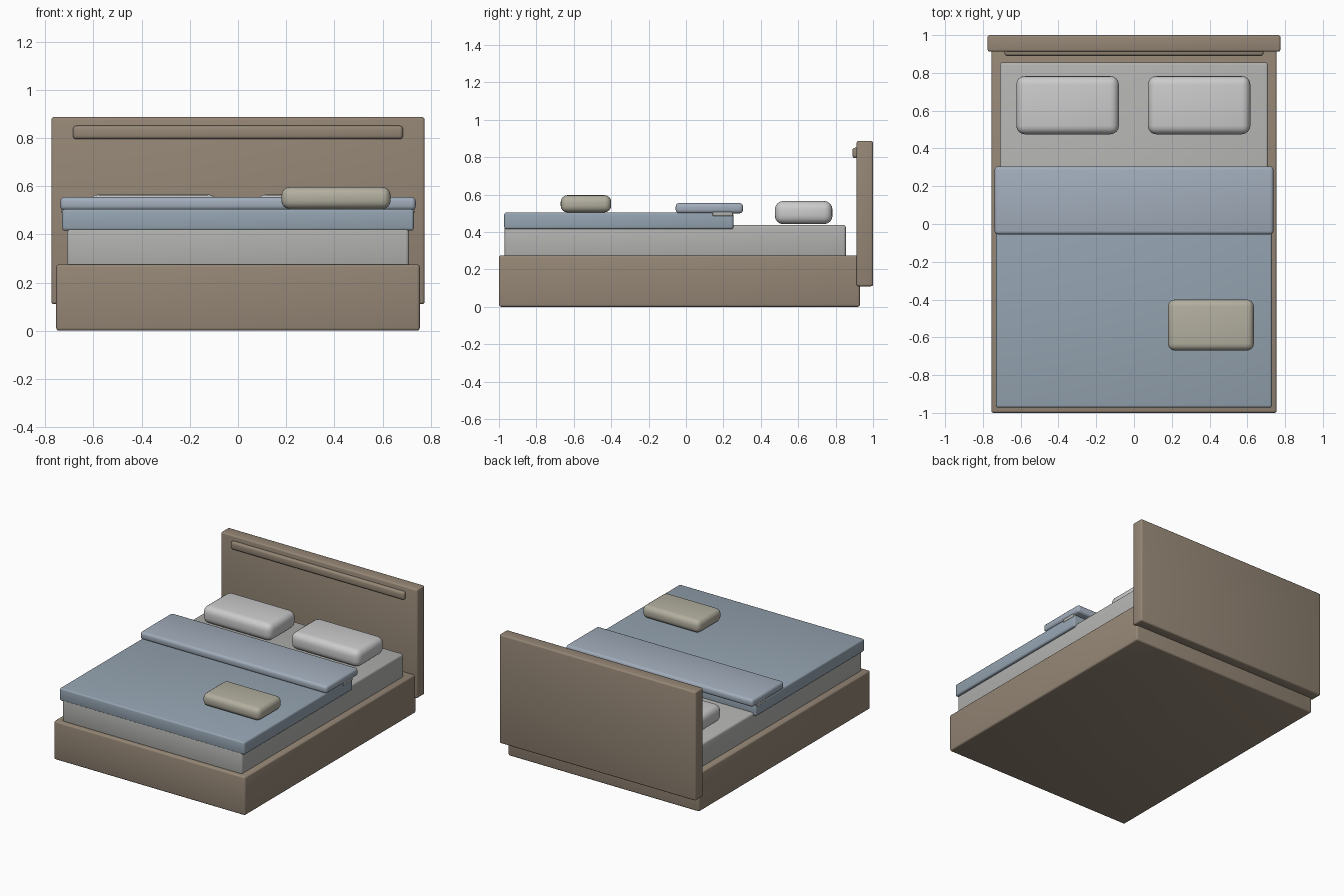
import bpy
import math

if "Cube" in bpy.data.objects:
    bpy.data.objects.remove(bpy.data.objects["Cube"])


def material(name, rgb):
    m = bpy.data.materials.new(name)
    m.diffuse_color = (*rgb, 1)
    m.use_nodes = True
    m.node_tree.nodes["Principled BSDF"].inputs["Base Color"].default_value = m.diffuse_color
    return m


wood = material("wood", (0.30, 0.24, 0.18))
blue = material("blue_fabric", (0.30, 0.37, 0.44))
fold_blue = material("light_blue_fabric", (0.36, 0.42, 0.50))
beige = material("beige_fabric", (0.45, 0.43, 0.35))
linen = material("linen", (0.45, 0.45, 0.44))
white = material("pillow_fabric", (0.52, 0.52, 0.52))


def rounded_box(name, x, y, z, radius, mat, segments=3):
    """Bevelled box from (min, max) extents along each axis."""
    bpy.ops.mesh.primitive_cube_add(size=1)
    ob = bpy.context.object
    ob.name = name
    ob.location = [(a + b) / 2 for a, b in (x, y, z)]
    ob.scale = [b - a for a, b in (x, y, z)]
    bpy.ops.object.transform_apply(location=False, rotation=False, scale=True)
    bev = ob.modifiers.new("round", 'BEVEL')
    bev.width = radius
    bev.segments = segments
    bev.limit_method = 'NONE'
    bpy.ops.object.modifier_apply(modifier=bev.name)
    bpy.ops.object.shade_smooth_by_angle(angle=math.radians(35))
    ob.data.materials.append(mat)
    return ob


# Frame and headboard
rounded_box("bed_base", (-0.755, 0.755), (-1.0, 0.93), (0, 0.275), 0.012, wood)
rounded_box("headboard", (-0.775, 0.775), (0.912, 1.0), (0.11, 0.887), 0.011, wood)
rounded_box("headboard_rail", (-0.685, 0.685), (0.89, 0.935), (0.795, 0.851), 0.014, wood)

# Mattress and bedding
rounded_box("mattress", (-0.71, 0.71), (-0.97, 0.855), (0.265, 0.438), 0.014, linen)
rounded_box("duvet", (-0.73, 0.73), (-0.972, 0.253), (0.415, 0.505), 0.012, blue)
rounded_box("duvet_fold", (-0.738, 0.738), (-0.055, 0.305), (0.5, 0.555), 0.018, fold_blue)
rounded_box("sheet_edge", (-0.733, 0.733), (0.142, 0.25), (0.486, 0.512), 0.005, linen)

# Pillows
for side, x in (("left", (-0.623, -0.08)), ("right", (0.073, 0.616))):
    rounded_box(side + "_pillow", x, (0.475, 0.783), (0.442, 0.566), 0.045, white, 4)
rounded_box("throw_pillow", (0.18, 0.634), (-0.67, -0.4), (0.505, 0.597), 0.036, beige, 4)
